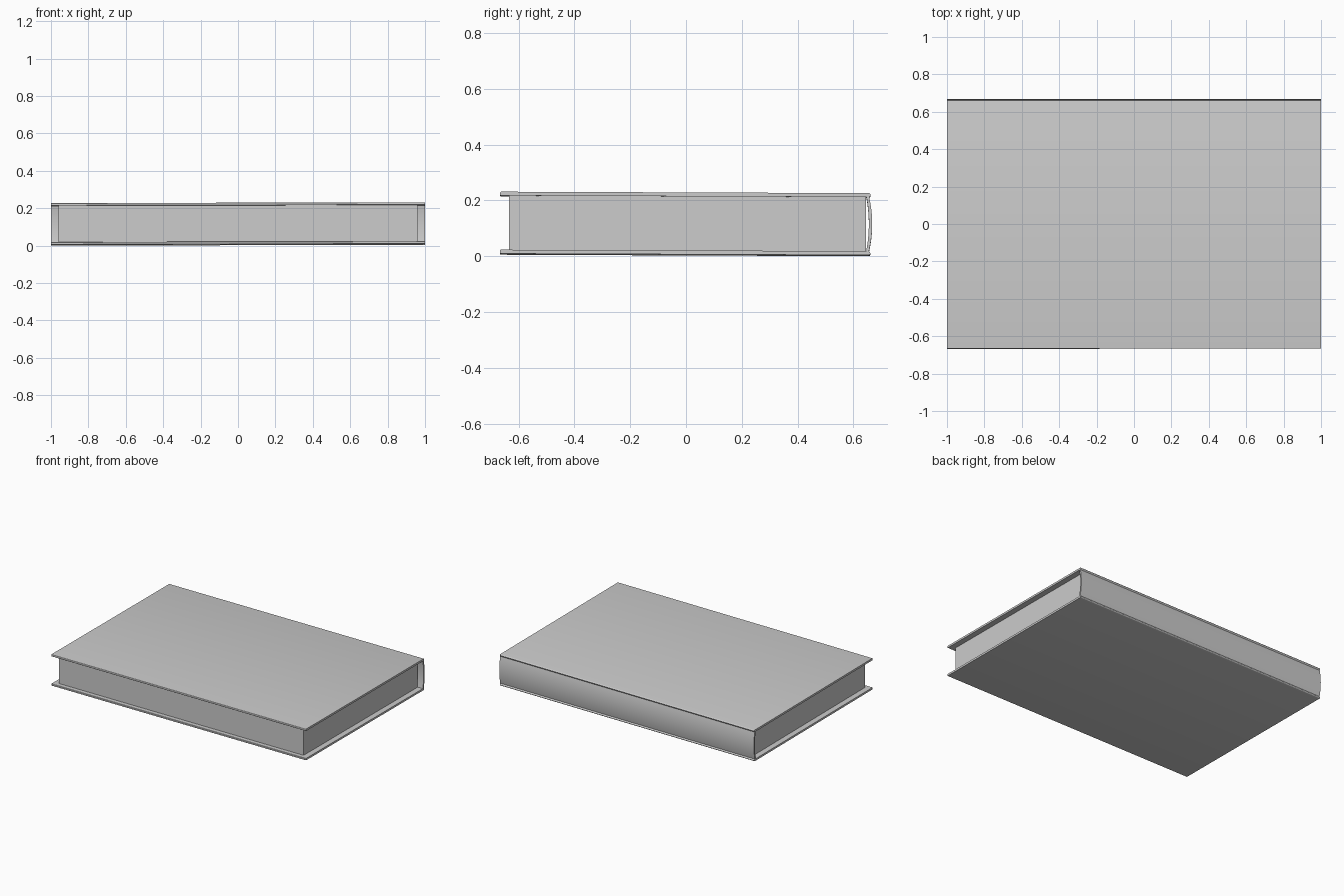
import bpy, bmesh
from math import sin, cos, pi
from mathutils import Matrix

cube = bpy.data.objects.get("Cube")
if cube:
    bpy.data.objects.remove(cube, do_unlink=True)

LENGTH, HEIGHT, BOARD = 2.0, 0.222, 0.014
FRONT, BACK = -0.667, 0.655
MID = HEIGHT / 2

grey = bpy.data.materials.new("plain grey")
grey.use_nodes = True
grey.diffuse_color = (0.6, 0.6, 0.6, 1)
grey.node_tree.nodes["Principled BSDF"].inputs["Base Color"].default_value = grey.diffuse_color

# The closed book leans very slightly
LEAN = (Matrix.Translation((0, 0, 0.0047))
        @ Matrix.Rotation(-0.004, 4, 'X') @ Matrix.Rotation(-0.002, 4, 'Y'))


def extrude_profile(name, profile, length):
    """Extrude a closed (y, z) outline along x, centred on the origin."""
    bm = bmesh.new()
    face = bm.faces.new([bm.verts.new((-length / 2, y, z)) for y, z in profile])
    grown = bmesh.ops.extrude_face_region(bm, geom=[face], use_keep_orig=True)
    moved = [v for v in grown["geom"] if isinstance(v, bmesh.types.BMVert)]
    bmesh.ops.translate(bm, verts=moved, vec=(length, 0, 0))
    bmesh.ops.recalc_face_normals(bm, faces=bm.faces)
    mesh = bpy.data.meshes.new(name)
    bm.to_mesh(mesh)
    bm.free()
    mesh.materials.append(grey)
    obj = bpy.data.objects.new(name, mesh)
    bpy.context.collection.objects.link(obj)
    obj.matrix_world = LEAN
    bpy.ops.object.select_all(action='DESELECT')
    obj.select_set(True)
    bpy.context.view_layer.objects.active = obj
    bpy.ops.object.shade_smooth_by_angle(angle=0.6)
    return obj


def arc(y, z, r, start, end, steps=6):
    angles = [start + (end - start) * i / steps for i in range(steps + 1)]
    return [(y + r * cos(a), z + r * sin(a)) for a in angles]


def bow(y, depth, half, steps=16):
    """Shallow curve rising from the bottom to the top of the spine."""
    ts = [2 * i / steps - 1 for i in range(steps + 1)]
    return [(y + depth * (1 - t * t), MID + half * t) for t in ts]


def mirrored(points):
    return [(y, HEIGHT - z) for y, z in reversed(points)]


# Cover: two boards joined by a bowed spine, with a small lip at each hinge
edge = arc(FRONT + 0.004, 0.004, 0.004, pi, 1.5 * pi)
lip = arc(BACK, 0.006, 0.006, -pi / 2, pi / 3)
outer_spine = bow(0.656, 0.011, MID - 0.015)
inner_spine = bow(0.646, 0.009, MID - BOARD)
lower = [(FRONT, BOARD - 0.002), *edge, *lip]
tip = [(FRONT + 0.002, BOARD)]
outline = (tip + lower + outer_spine + mirrored(lower)
           + mirrored(tip) + inner_spine[::-1])
extrude_profile("cover", outline, LENGTH)

# Page block
page_low, page_high = BOARD - 0.001, HEIGHT - BOARD + 0.001
pages = [(-0.635, page_low), (0.645, page_low), (0.645, page_high), (-0.635, page_high)]
extrude_profile("page_block", pages, 1.92)
